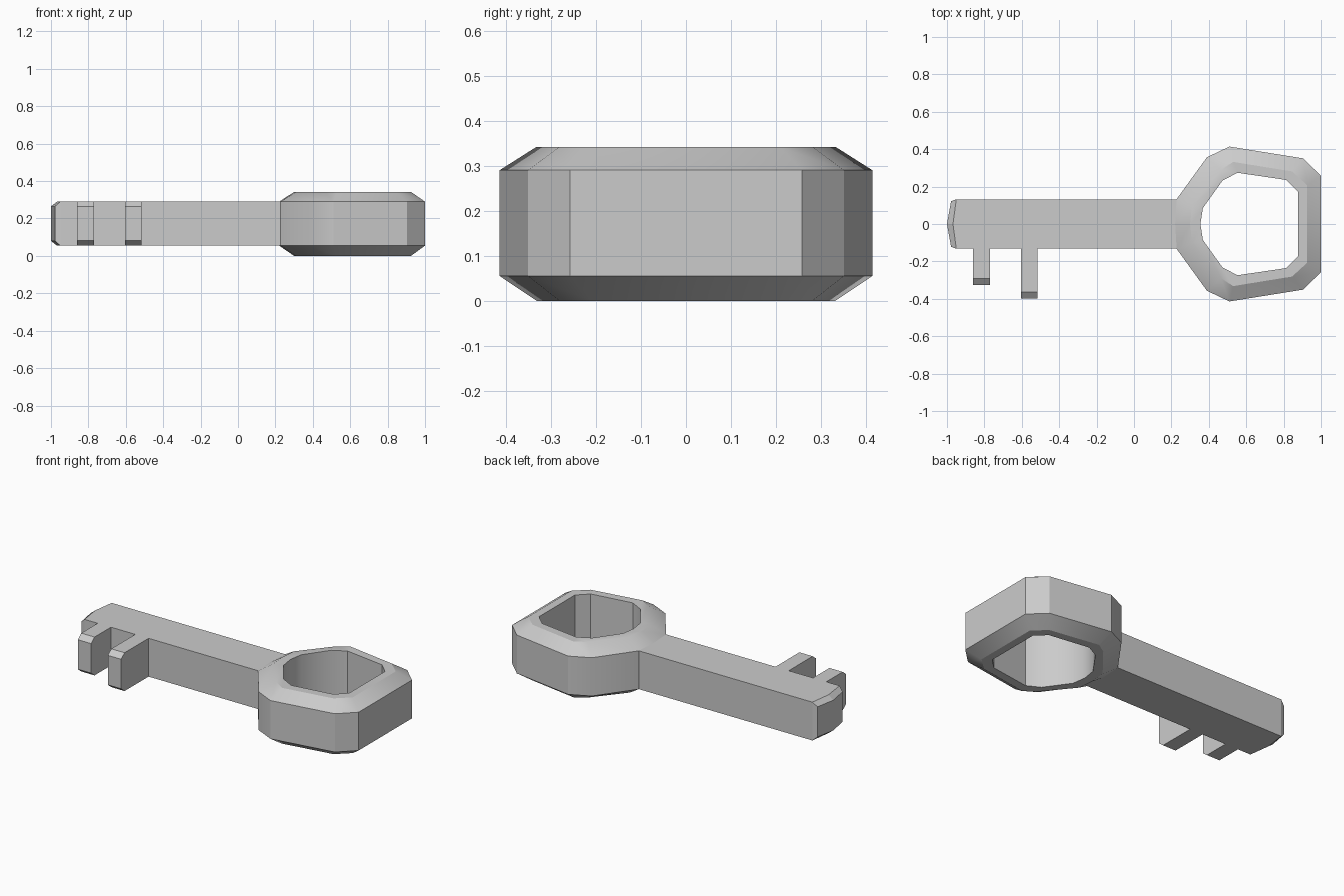
import bpy, bmesh
from math import radians

if "Cube" in bpy.data.objects:
    bpy.data.objects.remove(bpy.data.objects["Cube"])


def make_object(name, loops, caps=True, closed=False):
    """Skin a sequence of matching loops; cap the ends or join last to first."""
    bm = bmesh.new()
    rings = [[bm.verts.new(p) for p in loop] for loop in loops]
    pairs = list(zip(rings, rings[1:]))
    if closed:
        pairs.append((rings[-1], rings[0]))
    for a, b in pairs:
        n = len(a)
        for i in range(n):
            j = (i + 1) % n
            bm.faces.new((a[i], a[j], b[j], b[i]))
    if caps and not closed:
        bm.faces.new(rings[0])
        bm.faces.new(rings[-1])
    bmesh.ops.recalc_face_normals(bm, faces=bm.faces)
    mesh = bpy.data.meshes.new(name)
    bm.to_mesh(mesh)
    bm.free()
    ob = bpy.data.objects.new(name, mesh)
    bpy.context.collection.objects.link(ob)
    return ob


def mirrored(half):
    """Close a half outline (first point on the y = 0 line) across y = 0."""
    return half + [(x, -y) for x, y in reversed(half) if y > 0]


def at_z(outline, z):
    return [(x, y, z) for x, y in outline]


LOW, HIGH, TOP = 0.055, 0.29, 0.342

# bow: bevelled ring with a faceted hole
outer = mirrored([(0.22, 0), (0.228, 0.133), (0.39, 0.357), (0.51, 0.414),
                  (0.903, 0.351), (1.0, 0.258)])
rim = mirrored([(0.30, 0), (0.31, 0.10), (0.465, 0.29), (0.53, 0.332),
                (0.845, 0.281), (0.925, 0.208)])
hole = mirrored([(0.355, 0), (0.368, 0.085), (0.473, 0.232), (0.553, 0.274),
                 (0.812, 0.236), (0.876, 0.174)])
bow = make_object("bow", [at_z(rim, 0), at_z(outer, LOW), at_z(outer, HIGH),
                          at_z(rim, TOP), at_z(hole, TOP), at_z(hole, 0)],
                  closed=True)


# shaft: rectangular bar with a pointed, bevelled tip
def bar_loop(x_mid, x_side, w, z0, z1):
    return [(x_side, -w, z0), (x_mid, 0, z0), (x_side, w, z0),
            (x_side, w, z1), (x_mid, 0, z1), (x_side, -w, z1)]


shaft = make_object("shaft", [bar_loop(-1.0, -0.978, 0.122, 0.08, 0.265),
                              bar_loop(-0.968, -0.95, 0.132, LOW, HIGH),
                              bar_loop(0.28, 0.28, 0.132, LOW, HIGH)])

# teeth: side profile with bevelled ends, swept across the tooth width
teeth = []
for name, x0, x1, end in (("tip_tooth", -0.86, -0.77, -0.325),
                          ("inner_tooth", -0.605, -0.515, -0.398)):
    profile = [(-0.10, LOW), (end + 0.034, LOW), (end, LOW + 0.027),
               (end, HIGH - 0.027), (end + 0.034, HIGH), (-0.10, HIGH)]
    teeth.append(make_object(name, [[(x, y, z) for y, z in profile]
                                    for x in (x0, x1)]))

# soft shading over shallow corners of the bow, sharp elsewhere
bpy.ops.object.select_all(action='DESELECT')
bow.select_set(True)
bpy.context.view_layer.objects.active = bow
bpy.ops.object.shade_smooth_by_angle(angle=radians(30))
